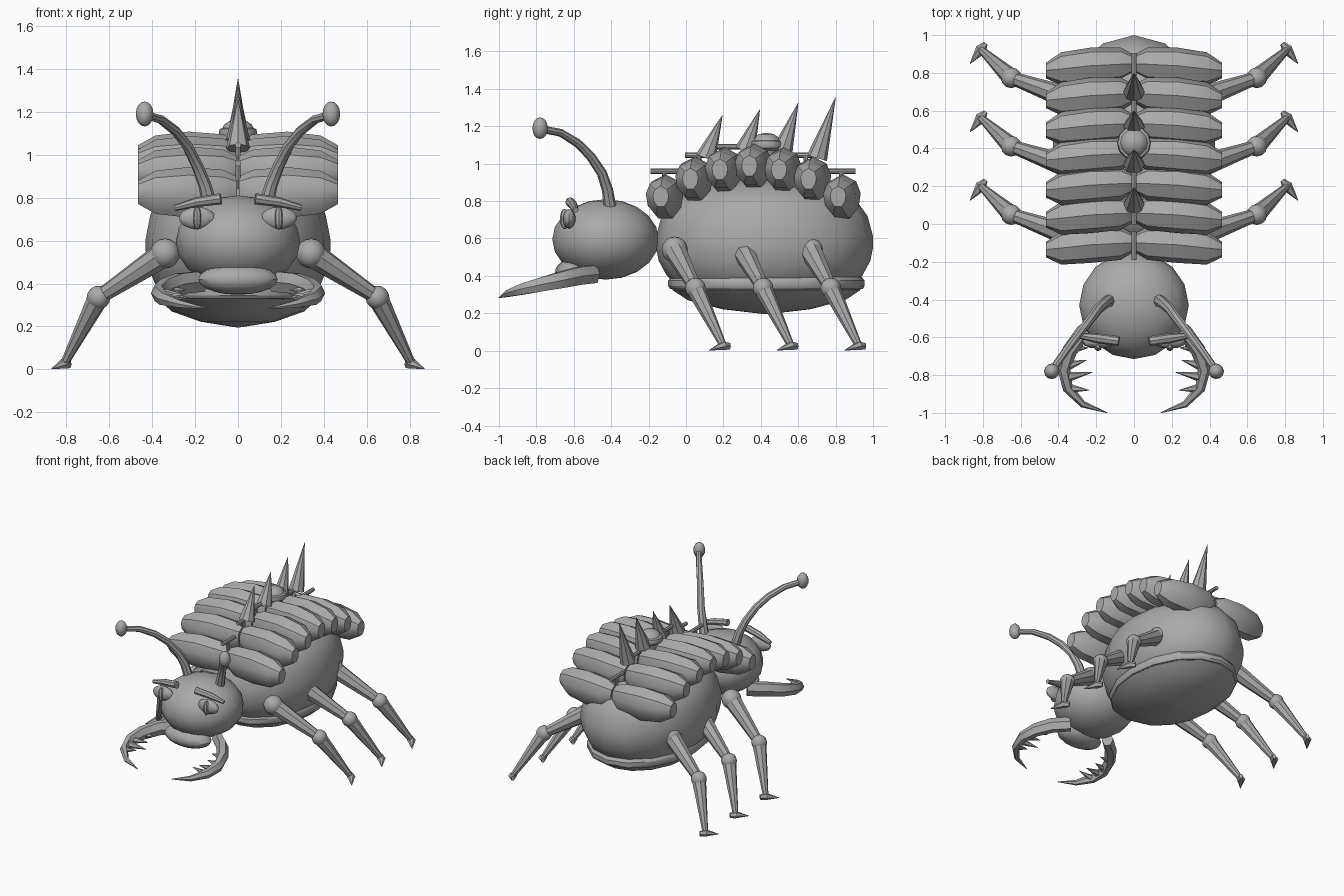
import bpy, bmesh, math
from mathutils import Vector

cube = bpy.data.objects.get("Cube")
if cube:
    bpy.data.objects.remove(cube, do_unlink=True)

grey = bpy.data.materials.new("plain grey")
grey.use_nodes = True
grey.diffuse_color = (0.4, 0.4, 0.4, 1)
grey.node_tree.nodes["Principled BSDF"].inputs["Base Color"].default_value = (0.4, 0.4, 0.4, 1)


def finish(name, bm):
    bmesh.ops.recalc_face_normals(bm, faces=bm.faces)
    mesh = bpy.data.meshes.new(name)
    bm.to_mesh(mesh)
    bm.free()
    mesh.materials.append(grey)
    ob = bpy.data.objects.new(name, mesh)
    bpy.context.collection.objects.link(ob)
    bpy.ops.object.select_all(action='DESELECT')
    ob.select_set(True)
    bpy.context.view_layer.objects.active = ob
    bpy.ops.object.shade_smooth_by_angle(angle=math.radians(31))
    return ob


def circle(n):
    return [(math.cos(2 * math.pi * i / n), math.sin(2 * math.pi * i / n)) for i in range(n)]


def skin(bm, rings):
    """Joins rings of points into a closed skin."""
    rows = [[bm.verts.new(p) for p in r] for r in rings]
    n = len(rows[0])
    for a, b in zip(rows, rows[1:]):
        for i in range(n):
            j = (i + 1) % n
            bm.faces.new((a[i], a[j], b[j], b[i]))
    bm.faces.new(rows[0])
    bm.faces.new(rows[-1])


def loft(name, pts, radii, section=None, ref=(0, 0, 1), axis=None):
    """Sweeps a section along points; radii are (sideways, upward)."""
    section = section or circle(8)
    pts = [Vector(p) for p in pts]
    rings = []
    for i, p in enumerate(pts):
        t = Vector(axis) if axis else pts[min(i + 1, len(pts) - 1)] - pts[max(i - 1, 0)]
        t.normalize()
        side = t.cross(Vector(ref)).normalized()
        up = side.cross(t)
        a, b = radii[i] if isinstance(radii[i], tuple) else (radii[i], radii[i])
        rings.append([p + side * a * u + up * b * v for u, v in section])
    bm = bmesh.new()
    skin(bm, rings)
    return finish(name, bm)


def lathe(name, centre, sx, sy, profile, n=16):
    """Stacks scaled rings of (radius, height)."""
    bm = bmesh.new()
    skin(bm, [[(centre[0] + sx * r * u, centre[1] + sy * r * v, z) for u, v in circle(n)]
              for r, z in profile])
    return finish(name, bm)


def ball(name, c, r, u=16, v=10):
    bm = bmesh.new()
    bmesh.ops.create_uvsphere(bm, u_segments=u, v_segments=v, radius=1)
    for w in bm.verts:
        w.co = Vector([c[k] + r[k] * w.co[k] for k in range(3)])
    return finish(name, bm)


# Trunk with a faceted belly plate and rim
lathe("body", (0, 0.42), 0.43, 0.58,
      [(0.8, 0.35), (0.9, 0.4), (0.975, 0.48), (1, 0.55), (1, 0.61), (0.95, 0.72),
       (0.85, 0.80), (0.65, 0.87), (0.35, 0.91), (0.02, 0.92)])
lathe("belly_rim", (0, 0.43), 0.385, 0.525,
      [(0.9, 0.325), (0.98, 0.33), (1, 0.345), (1, 0.375), (0.97, 0.395), (0.85, 0.4)])
lathe("belly_plate", (0, 0.43), 0.385, 0.525,
      [(0.01, 0.195), (0.45, 0.222), (0.8, 0.27), (0.96, 0.325), (0.9, 0.35)])

# Head and lip
ball("head", (0, -0.43, 0.595), (0.29, 0.285, 0.215), 16, 10)
ball("lip", (0, -0.6, 0.42), (0.185, 0.1, 0.072), 16, 10)

# Armour shells: a pair for each of seven rows along an arched back
shell_section = [(0, 1), (0.75, 0.68), (1, 0.15), (0.88, -0.5), (0.4, -1),
                 (-0.4, -1), (-0.88, -0.5), (-1, 0.15), (-0.75, 0.68)]
for row in range(7):
    y = -0.115 + 0.158 * row
    z = (0.825, 0.92, 0.97, 0.99, 0.97, 0.92, 0.825)[row]
    for s, tag in ((1, "left"), (-1, "right")):
        loft(f"shell_{tag}_{row + 1}",
             [(s * 0.005, y + 0.015, z), (s * 0.07, y + 0.013, z), (s * 0.23, y + 0.005, z),
              (s * 0.385, y - 0.012, z), (s * 0.465, y - 0.02, z)],
             [(0.05, 0.075), (0.088, 0.105), (0.096, 0.118), (0.088, 0.1), (0.042, 0.055)],
             shell_section, axis=(1, 0, 0))

# Rods along the spine
for i, (y, z) in enumerate([(-0.115, 0.96), (0.07, 1.045), (0.22, 1.09), (0.64, 1.045), (0.83, 0.96)]):
    loft(f"spine_rod_{i + 1}", [(0, y - 0.075, z), (0, y + 0.075, z)], [0.014] * 2)
    loft(f"rod_stem_{i + 1}", [(0, y, z - 0.12), (0, y, z)], [0.012] * 2, ref=(0, 1, 0))

# Back spikes leaning rearward, and the knob between them
for i, (y, z, ty, tz) in enumerate([(0.105, 1.03, 0.195, 1.26), (0.315, 1.07, 0.395, 1.29),
                                    (0.515, 1.07, 0.6, 1.325), (0.70, 1.03, 0.8, 1.355)]):
    loft(f"spike_{i + 1}", [(0, y, z), (0, ty, tz)], [0.056, 0.001], ref=(0, 1, 0))
lathe("back_knob", (0, 0.43), 0.09, 0.09,
      [(0.6, 1.03), (0.7, 1.07), (0.95, 1.085), (1, 1.10), (0.95, 1.12), (0.8, 1.125),
       (0.72, 1.14), (0.45, 1.158), (0.02, 1.165)], 12)

for s, tag in ((1, "left"), (-1, "right")):
    # Eye, pupil and brow
    ball(f"eye_{tag}", (s * 0.19, -0.625, 0.705), (0.085, 0.035, 0.052), 12, 8)
    ball(f"pupil_{tag}", (s * 0.19, -0.65, 0.705), (0.02, 0.024, 0.054), 8, 8)
    loft(f"brow_{tag}", [(s * 0.08, -0.62, 0.795), (s * 0.19, -0.605, 0.78), (s * 0.295, -0.59, 0.752)],
         [(0.026, 0.026), (0.026, 0.023), (0.015, 0.014)])

    # Antenna with a ball at its tip
    loft(f"antenna_{tag}",
         [(s * 0.13, -0.405, 0.76), (s * 0.155, -0.42, 0.86), (s * 0.19, -0.45, 0.95),
          (s * 0.235, -0.51, 1.04), (s * 0.29, -0.58, 1.11), (s * 0.36, -0.67, 1.165),
          (s * 0.43, -0.77, 1.185)],
         [0.034, 0.03, 0.027, 0.025, 0.023, 0.021, 0.02], ref=(1, 0, 0))
    ball(f"antenna_ball_{tag}", (s * 0.435, -0.78, 1.19), (0.041, 0.041, 0.058), 12, 8)

    # Curved mandible with teeth along its inner side
    loft(f"mandible_{tag}",
         [(s * 0.17, -0.49, 0.41), (s * 0.27, -0.575, 0.40), (s * 0.34, -0.67, 0.378),
          (s * 0.372, -0.77, 0.355), (s * 0.35, -0.87, 0.33), (s * 0.27, -0.955, 0.305),
          (s * 0.14, -1.0, 0.283)],
         [(0.04, 0.055), (0.042, 0.055), (0.04, 0.05), (0.034, 0.043), (0.028, 0.034),
          (0.018, 0.02), (0.002, 0.002)], circle(6))
    for i, (x, y, z, tx, ty, tz, r) in enumerate([
            (0.32, -0.66, 0.37, 0.24, -0.655, 0.37, 0.024),
            (0.35, -0.75, 0.355, 0.25, -0.72, 0.35, 0.026),
            (0.35, -0.81, 0.345, 0.22, -0.785, 0.33, 0.027),
            (0.34, -0.87, 0.33, 0.235, -0.88, 0.355, 0.024)]):
        loft(f"tooth_{tag}_{i + 1}", [(s * x, y, z), (s * tx, ty, tz)], [r, 0.001], circle(6))

    # Three legs: hip, thigh, knee, shin and clawed foot
    for i in range(3):
        dy = 0.362 * i
        hip = (s * 0.34, -0.06 + dy, 0.54)
        knee = (s * 0.65, 0.05 + dy, 0.335)
        ankle = (s * 0.805, 0.195 + dy, 0.035)
        ball(f"hip_{tag}_{i + 1}", hip, (0.07, 0.07, 0.07), 12, 8)
        loft(f"thigh_{tag}_{i + 1}", [hip, knee], [0.062, 0.034])
        ball(f"knee_{tag}_{i + 1}", knee, (0.055, 0.055, 0.055), 12, 8)
        loft(f"shin_{tag}_{i + 1}", [knee, ankle], [0.05, 0.02])
        loft(f"foot_{tag}_{i + 1}",
             [(s * 0.785, 0.232 + dy, 0.024), (s * 0.81, 0.2 + dy, 0.026), (s * 0.868, 0.125 + dy, 0.003)],
             [(0.012, 0.02), (0.03, 0.025), (0.002, 0.002)], circle(6))
